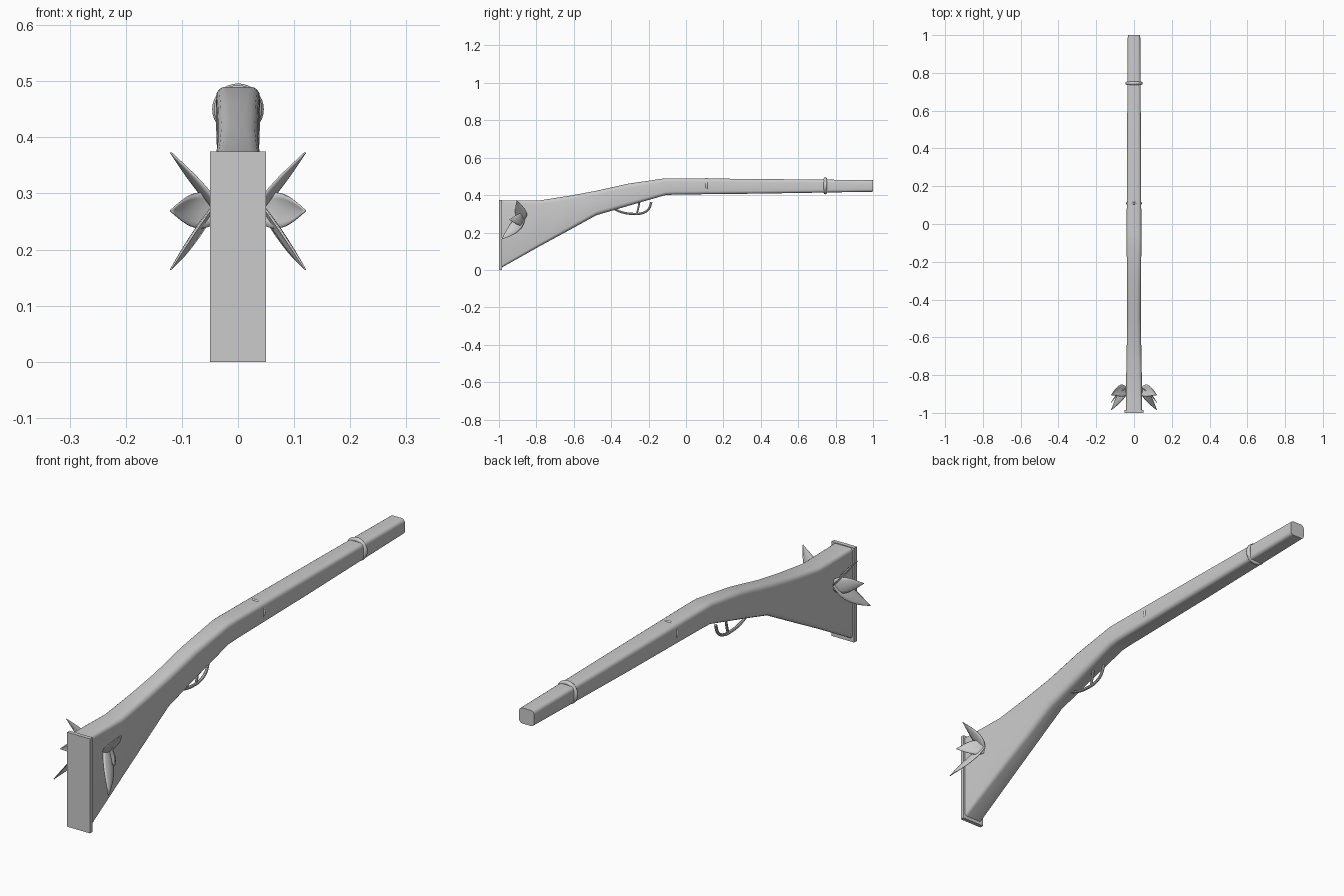
import bpy, bmesh, math
from mathutils import Vector

if "Cube" in bpy.data.objects:
    bpy.data.objects.remove(bpy.data.objects["Cube"], do_unlink=True)

GREY = (0.6, 0.6, 0.6, 1)
mat = bpy.data.materials.new("plain_grey")
mat.use_nodes = True
mat.diffuse_color = GREY
mat.node_tree.nodes["Principled BSDF"].inputs["Base Color"].default_value = GREY


def finish(obj, name, angle=40):
    obj.name = name
    obj.data.materials.clear()
    obj.data.materials.append(mat)
    bpy.ops.object.select_all(action='DESELECT')
    bpy.context.view_layer.objects.active = obj
    obj.select_set(True)
    bpy.ops.object.shade_smooth_by_angle(angle=math.radians(angle))
    return obj


def from_bmesh(bm, name, angle=40):
    bmesh.ops.recalc_face_normals(bm, faces=bm.faces)
    mesh = bpy.data.meshes.new(name)
    bm.to_mesh(mesh)
    bm.free()
    obj = bpy.data.objects.new(name, mesh)
    bpy.context.collection.objects.link(obj)
    return finish(obj, name, angle)


def rounded_section(y, bottom, top, half, r, steps=4):
    """Rounded rectangle standing across the barrel axis."""
    pts = []
    for k, (sx, cz) in enumerate([(1, top - r), (-1, top - r), (-1, bottom + r), (1, bottom + r)]):
        for i in range(steps + 1):
            a = math.pi / 2 * (k + i / steps)
            pts.append((sx * (half - r) + r * math.cos(a), y, cz + r * math.sin(a)))
    return pts


# Stock and barrel: one loft of (y, bottom, top, half width, corner radius)
stations = [
    (-0.99, 0.01, 0.372, 0.042, 0.012),
    (-0.78, 0.128, 0.372, 0.041, 0.018),
    (-0.62, 0.215, 0.397, 0.038, 0.02),
    (-0.48, 0.292, 0.423, 0.036, 0.022),
    (-0.31, 0.342, 0.461, 0.037, 0.021),
    (-0.11, 0.4, 0.49, 0.039, 0.018),
    (-0.06, 0.403, 0.49, 0.039, 0.017),
    (0.4, 0.408, 0.486, 0.037, 0.016),
    (1.0, 0.418, 0.48, 0.033, 0.014),
]
bm = bmesh.new()
rings = [[bm.verts.new(p) for p in rounded_section(*s)] for s in stations]
for a, b in zip(rings, rings[1:]):
    n = len(a)
    for i in range(n):
        bm.faces.new((a[i], a[(i + 1) % n], b[(i + 1) % n], b[i]))
bm.faces.new(rings[0])
bm.faces.new(rings[-1])
from_bmesh(bm, "stock_and_barrel")

# Butt plate
bpy.ops.mesh.primitive_cube_add(size=1, location=(0, -0.992, 0.1875))
plate = bpy.context.object
plate.scale = (0.1, 0.016, 0.375)
finish(plate, "butt_plate")

# Barrel bands, partly sunk into the barrel
for name, y, minor in [("front_band", 0.745, 0.009), ("rear_band", 0.11, 0.006)]:
    bpy.ops.mesh.primitive_torus_add(location=(0, y, 0.45), rotation=(math.pi / 2, 0, 0),
                                     major_radius=0.037, minor_radius=minor,
                                     major_segments=32, minor_segments=10)
    finish(bpy.context.object, name)


# Trigger guard and trigger: swept curves in the middle plane
def sweep(name, path, radius):
    curve = bpy.data.curves.new(name, 'CURVE')
    curve.dimensions = '3D'
    curve.bevel_depth = radius
    curve.bevel_resolution = 2
    curve.use_fill_caps = True
    spline = curve.splines.new('BEZIER')
    spline.bezier_points.add(len(path) - 1)
    for bp, (y, z) in zip(spline.bezier_points, path):
        bp.co = (0, y, z)
        bp.handle_left_type = bp.handle_right_type = 'AUTO'
    obj = bpy.data.objects.new(name, curve)
    bpy.context.collection.objects.link(obj)
    bpy.ops.object.select_all(action='DESELECT')
    obj.select_set(True)
    bpy.context.view_layer.objects.active = obj
    bpy.ops.object.convert(target='MESH')
    return finish(bpy.context.object, name)


sweep("trigger_guard", [(-0.4, 0.335), (-0.35, 0.311), (-0.29, 0.3), (-0.23, 0.305),
                        (-0.2, 0.325), (-0.185, 0.362)], 0.006)
sweep("trigger", [(-0.25, 0.372), (-0.253, 0.34), (-0.262, 0.305)], 0.005)


# Petals: curved pointed leaves on both sides of the butt
def petal(name, side, root, tip, across, bulge, rows=12, cols=6):
    root, tip, across, bulge = map(Vector, (root, tip, across, bulge))
    bm = bmesh.new()
    grid = []
    for i in range(rows + 1):
        t = i / rows
        centre = root.lerp(tip, t) + bulge * math.sin(math.pi * t)
        width = max(0.02, math.sin(math.pi * (0.12 + 0.88 * t) ** 0.9))
        row = []
        for j in range(cols + 1):
            u = 2 * j / cols - 1
            p = centre + across * width * u
            p.x -= 0.008 * width * u * u
            p.x *= side
            row.append(bm.verts.new(p))
        grid.append(row)
    for a, b in zip(grid, grid[1:]):
        for j in range(cols):
            bm.faces.new((a[j], a[j + 1], b[j + 1], b[j]))
    obj = from_bmesh(bm, name, 60)
    solid = obj.modifiers.new("thickness", 'SOLIDIFY')
    solid.thickness = 0.003
    solid.offset = 0


petals = {
    "upper": ((0.035, -0.885, 0.265), (0.12, -0.905, 0.373), (0.006, 0.031, -0.004), (0, 0.012, -0.004)),
    "middle": ((0.035, -0.865, 0.27), (0.12, -0.945, 0.269), (0, 0, 0.032), (0.006, 0.012, 0)),
    "lower": ((0.035, -0.87, 0.29), (0.12, -0.985, 0.164), (0.006, 0.024, -0.018), (0.006, 0.008, -0.004)),
}
for side, label in [(1, "left"), (-1, "right")]:
    for part, shape in petals.items():
        petal(f"{label}_{part}_petal", side, *shape)
